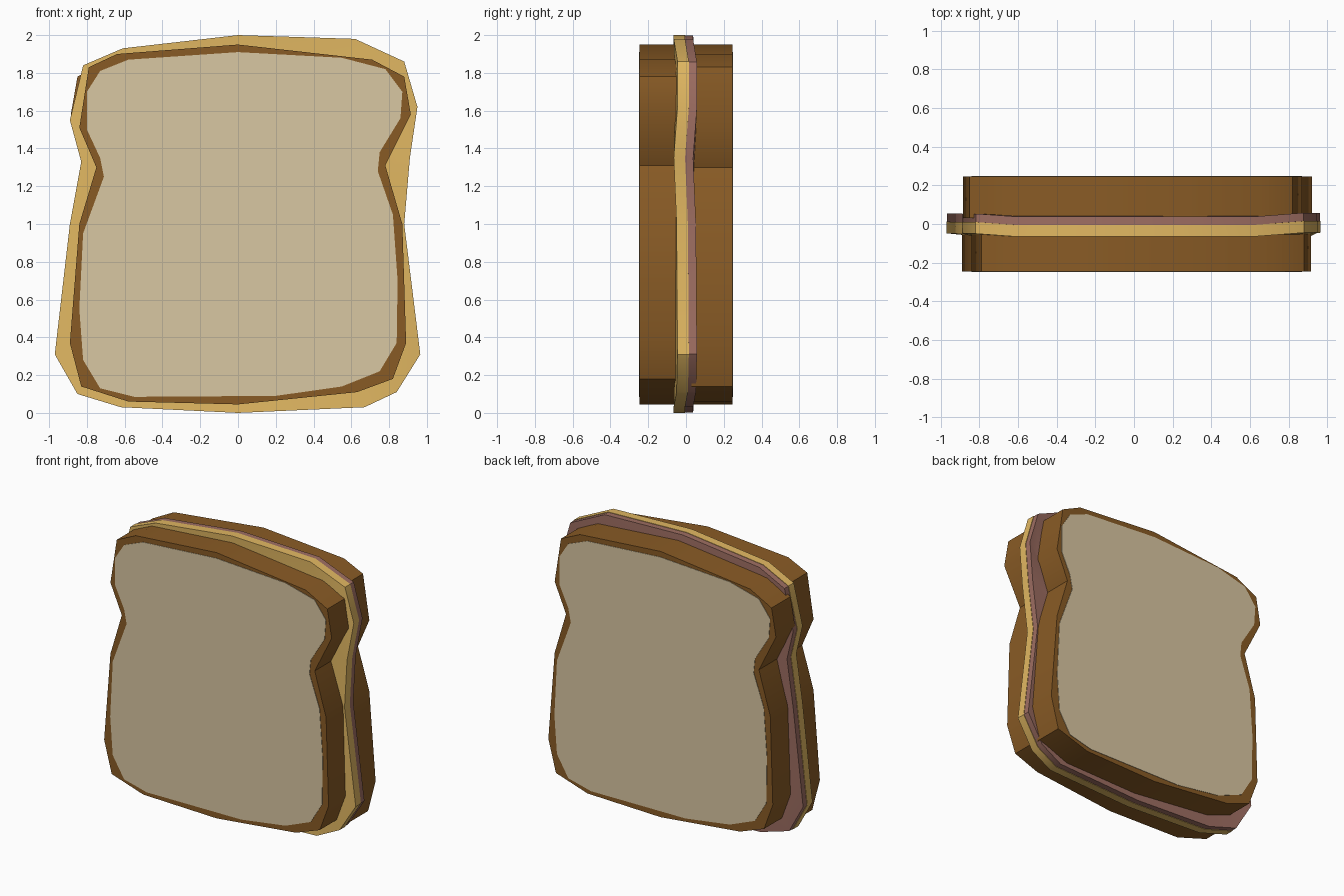
import bpy, bmesh, math

if "Cube" in bpy.data.objects:
    bpy.data.objects.remove(bpy.data.objects["Cube"])

def mat(name, rgb):
    m = bpy.data.materials.new(name)
    lin = [((c / 255 + 0.055) / 1.055) ** 2.4 for c in rgb]
    m.diffuse_color = (*lin, 1)
    m.use_nodes = True
    m.node_tree.nodes["Principled BSDF"].inputs["Base Color"].default_value = m.diffuse_color
    return m

crust = mat("crust brown", (137, 91, 37))
crumb = mat("bread cream", (217, 199, 162))
yellow = mat("cheese yellow", (226, 184, 98))
pink = mat("ham pink", (158, 110, 98))

# Outlines (x, z), clockwise from the top centre
BREAD = [(0, 1.95), (.71, 1.87), (.88, 1.78), (.915, 1.58), (.78, 1.31), (.87, 1.0),
         (.89, .37), (.82, .18), (.63, .11), (0, .045), (-.58, .06), (-.83, .14),
         (-.89, .37), (-.84, 1.0), (-.75, 1.3), (-.84, 1.51), (-.79, 1.83), (-.64, 1.9)]
CRUMB = [(0, 1.91), (.55, 1.88), (.78, 1.82), (.87, 1.7), (.86, 1.56), (.75, 1.38),
         (.74, 1.28), (.82, 1.05), (.845, .7), (.84, .37), (.75, .22), (.55, .14),
         (.2, .09), (-.55, .085), (-.73, .13), (-.82, .28), (-.84, .55), (-.82, .95),
         (-.71, 1.25), (-.73, 1.35), (-.8, 1.5), (-.8, 1.7), (-.73, 1.81), (-.58, 1.87)]
# Filling outline (x, z, sideways wave), matching the bread outline point for point
SHEET = [(0, 2, -.005), (.62, 1.98, -.005), (.88, 1.86, .015), (.95, 1.62, .015),
         (.91, 1.35, -.005), (.88, 1.0, .01), (.965, .31, .015), (.84, .11, .01),
         (.67, .03, -.005), (0, 0, -.005), (-.62, .03, -.005), (-.85, .1, 0),
         (-.97, .31, .012), (-.89, 1.0, .01), (-.83, 1.33, -.005), (-.89, 1.55, .01),
         (-.82, 1.84, .01), (-.61, 1.93, -.005)]

def finish(bm, name, material):
    bmesh.ops.recalc_face_normals(bm, faces=bm.faces)
    me = bpy.data.meshes.new(name)
    bm.to_mesh(me)
    bm.free()
    me.materials.append(material)
    ob = bpy.data.objects.new(name, me)
    bpy.context.collection.objects.link(ob)
    bpy.ops.object.select_all(action='DESELECT')
    ob.select_set(True)
    bpy.context.view_layer.objects.active = ob
    bpy.ops.object.shade_smooth_by_angle(angle=math.radians(38))
    return ob

def loft(name, rings, material):
    """Join rings of 3D points and cap both ends."""
    bm = bmesh.new()
    vs = [[bm.verts.new(p) for p in r] for r in rings]
    n = len(vs[0])
    for a, b in zip(vs, vs[1:]):
        for i in range(n):
            j = (i + 1) % n
            bm.faces.new((a[i], a[j], b[j], b[i]))
    bm.faces.new(vs[0])
    bm.faces.new(vs[-1])
    return finish(bm, name, material)

def plate(name, pts, y0, y1, material):
    return loft(name, [[(x, y, z) for x, z in pts] for y in (y0, y1)], material)

# Bread slices: the back one is the front one turned around
for side, turn, dx in (("front", 1, 0), ("back", -1, .03)):
    place = lambda pts: [(turn * x + dx, z) for x, z in pts]
    plate(side + "_bread_slice", place(BREAD), -.245 * turn, -.03 * turn, crust)
    plate(side + "_bread_crumb", place(CRUMB), -.24 * turn, -.248 * turn, crumb)

# Fillings: thin sheets with a wavy overhanging rim
def filling(name, y0, y1, s, material):
    inner = [(x * .95, 1 + (z - 1) * .95) for x, z in BREAD]
    rim = [(x * s, 1 + (z - 1) * s, w) for x, z, w in SHEET]
    rings = [[(x, y0, z) for x, z in inner],
             [(x, y0 + w, z) for x, z, w in rim],
             [(x, y1 + w, z) for x, z, w in rim],
             [(x, y1, z) for x, z in inner]]
    loft(name, rings, material)

filling("cheese_slice", -.06, 0, 1.0, yellow)
filling("ham_slice", 0, .043, .997, pink)
